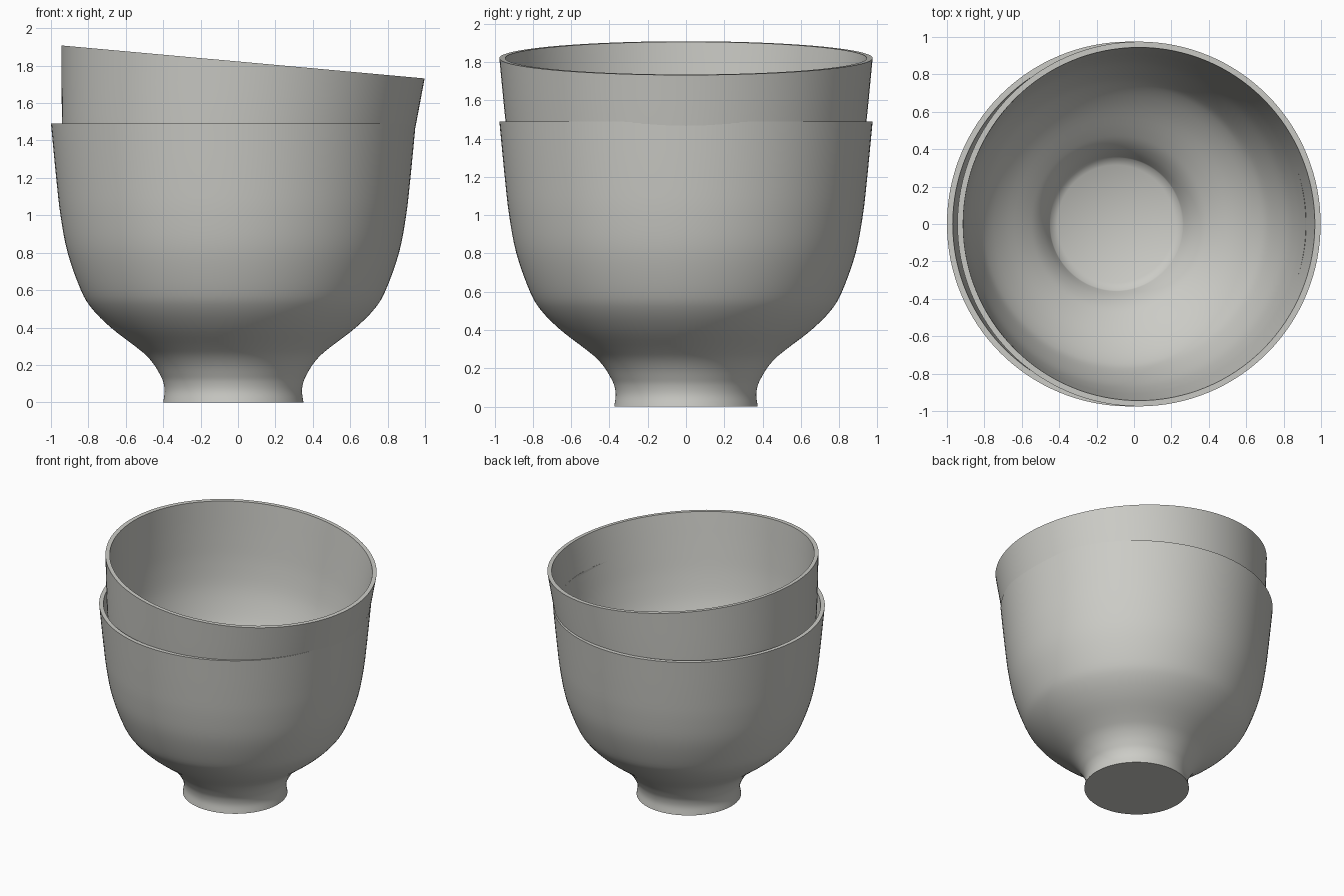
import bpy
import bmesh
import math
from mathutils import Vector

if "Cube" in bpy.data.objects:
    bpy.data.objects.remove(bpy.data.objects["Cube"], do_unlink=True)

WALL = 0.031
HEIGHT = 1.49
SEGMENTS = 128

# Outer profile of the bowl (radius, height), foot to rim
OUTER = [(0.375, 0), (0.367, 0.06), (0.375, 0.11), (0.393, 0.15), (0.423, 0.2),
         (0.465, 0.25), (0.525, 0.3), (0.655, 0.4), (0.755, 0.5), (0.815, 0.6),
         (0.886, 0.8), (0.924, 1.0), (0.947, 1.2), (0.975, HEIGHT)]


def smooth_curve(points, steps=4):
    """Catmull-Rom curve through the points."""
    p = [Vector(q) for q in points]
    p = [2 * p[0] - p[1]] + p + [2 * p[-1] - p[-2]]
    curve = []
    for a, b, c, d in zip(p, p[1:], p[2:], p[3:]):
        for i in range(steps):
            t = i / steps
            curve.append(0.5 * (2 * b + (c - a) * t + (2 * a - 5 * b + 4 * c - d) * t**2
                                + (3 * b - a - 3 * c + d) * t**3))
    return curve + [p[-2]]


def inset_curve(curve, thickness):
    """Curve moved inward along its normals, keeping the part above the foot."""
    inner = []
    for i, q in enumerate(curve):
        tangent = (curve[min(i + 1, len(curve) - 1)] - curve[max(i - 1, 0)]).normalized()
        r, z = q - thickness * Vector((tangent.y, -tangent.x))
        if z > 0.14:
            inner.append(Vector((r, min(z, HEIGHT))))
    inner[-1].y = HEIGHT
    return inner


# Closed half section: foot disc, outer wall, rim, inner wall, shallow conical floor
outer = smooth_curve(OUTER)
inner = inset_curve(outer, WALL)
section = [(0, 0)] + outer + inner[::-1] + [(0.315, 0.125), (0, 0.07)]

# Revolve the section into one bowl mesh
mesh = bpy.data.meshes.new("bowl")
bm = bmesh.new()
verts = [bm.verts.new((r, 0, z)) for r, z in section]
edges = [bm.edges.new(pair) for pair in zip(verts, verts[1:])]
bmesh.ops.spin(bm, geom=verts + edges, cent=(0, 0, 0), axis=(0, 0, 1),
               angle=math.tau, steps=SEGMENTS)
bmesh.ops.remove_doubles(bm, verts=bm.verts, dist=0.0005)
bmesh.ops.recalc_face_normals(bm, faces=bm.faces)
bm.to_mesh(mesh)
bm.free()

# Warm grey glaze
glaze = bpy.data.materials.new("warm_grey")
glaze.use_nodes = True
glaze.diffuse_color = (0.6, 0.6, 0.565, 1)
glaze.node_tree.nodes["Principled BSDF"].inputs["Base Color"].default_value = glaze.diffuse_color
mesh.materials.append(glaze)


def add_bowl(name, location, tilt):
    bowl = bpy.data.objects.new(name, mesh)
    bowl.location = location
    bowl.rotation_euler.y = math.radians(tilt)
    bpy.context.collection.objects.link(bowl)
    return bowl


# Upright bowl with a tilted one nested in it
lower_bowl = add_bowl("lower_bowl", (-0.025, 0, 0), 0)
upper_bowl = add_bowl("upper_bowl", (-0.108, 0, 0.336), 5.19)

bpy.ops.object.select_all(action="DESELECT")
lower_bowl.select_set(True)
bpy.context.view_layer.objects.active = lower_bowl
bpy.ops.object.shade_smooth_by_angle(angle=math.radians(40))
